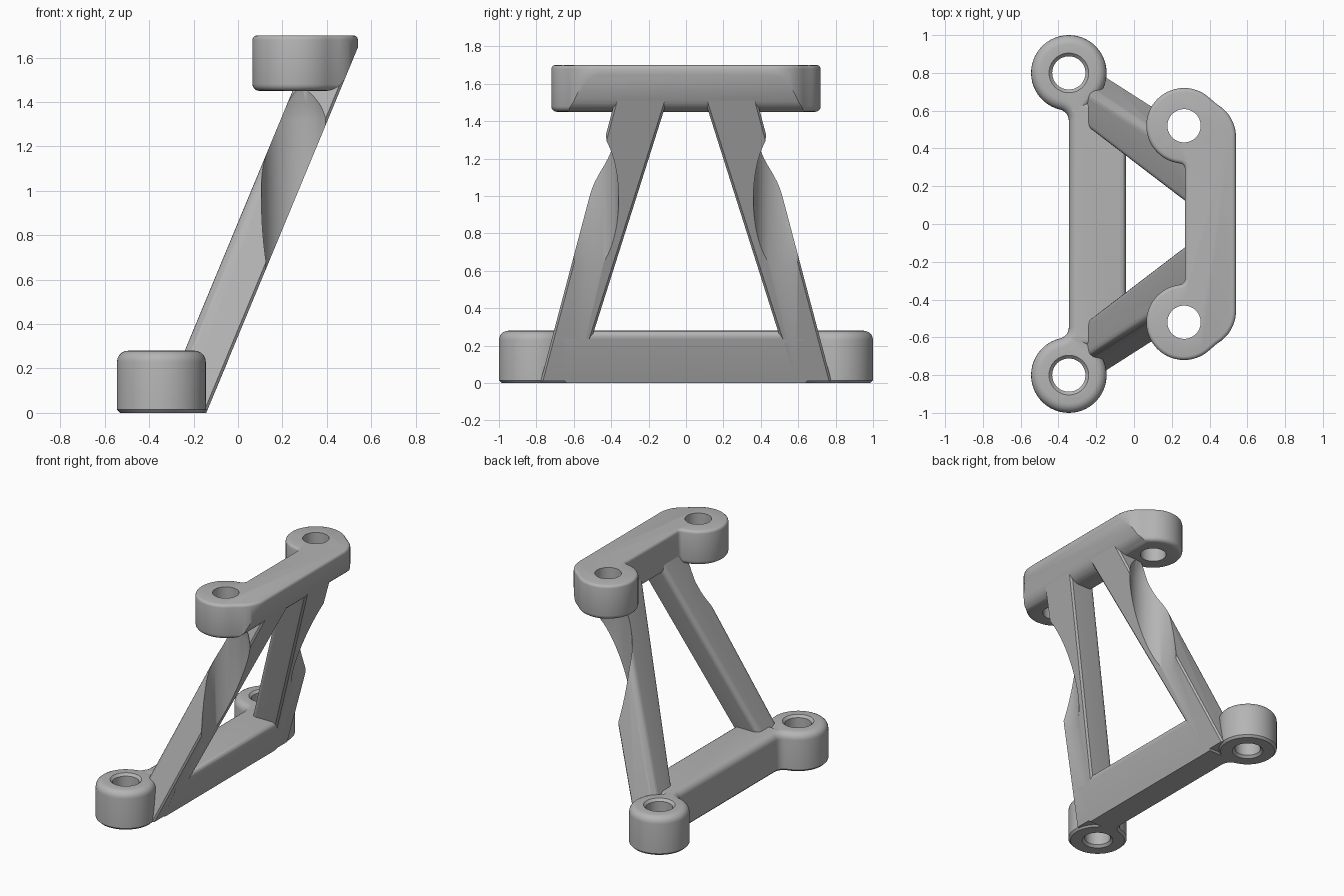
import bpy, bmesh
from math import sin, cos, pi, radians, atan2
from mathutils import Vector

cube = bpy.data.objects.get("Cube")
if cube:
    bpy.data.objects.remove(cube, do_unlink=True)

grey = bpy.data.materials.new("plain_grey")
grey.use_nodes = True
COLOUR = (0.46, 0.46, 0.46, 1)
grey.diffuse_color = COLOUR
grey.node_tree.nodes["Principled BSDF"].inputs["Base Color"].default_value = COLOUR

LEAN = 0.415                      # sideways travel of the frame per unit of height


def front_x(z):
    return -0.143 + LEAN * z


def back_x(z):
    return front_x(z) - 0.213


def arc(cx, cy, r, a, b, n):
    return [(cx + r * cos(radians(a + (b - a) * i / n)),
             cy + r * sin(radians(a + (b - a) * i / n))) for i in range(n + 1)]


def make_object(name, bm):
    bmesh.ops.recalc_face_normals(bm, faces=bm.faces)
    mesh = bpy.data.meshes.new(name)
    bm.to_mesh(mesh)
    bm.free()
    mesh.materials.append(grey)
    ob = bpy.data.objects.new(name, mesh)
    bpy.context.collection.objects.link(ob)
    return ob


def prism(half, z0, z1):
    """Extrude an outline that is mirrored across y = 0."""
    bm = bmesh.new()
    outline = half + [(x, -y) for x, y in reversed(half)]
    face = bm.faces.new([bm.verts.new((x, y, z0)) for x, y in outline])
    ext = bmesh.ops.extrude_face_region(bm, geom=[face])
    for v in ext["geom"]:
        if isinstance(v, bmesh.types.BMVert):
            v.co.z = z1
    bmesh.ops.recalc_face_normals(bm, faces=bm.faces)
    return bm


def round_rim(bm, z, width, segments):
    rim = [e for e in bm.edges if all(abs(v.co.z - z) < 1e-5 for v in e.verts)]
    bmesh.ops.bevel(bm, geom=rim, offset=width, segments=segments, profile=0.5,
                    affect='EDGES', clamp_overlap=False)


def clip(bm, point, normal):
    cut = bmesh.ops.bisect_plane(bm, geom=bm.verts[:] + bm.edges[:] + bm.faces[:],
                                 plane_co=point, plane_no=normal, clear_outer=True)
    edges = [e for e in cut["geom_cut"] if isinstance(e, bmesh.types.BMEdge)]
    bmesh.ops.holes_fill(bm, edges=edges, sides=0)
    bmesh.ops.recalc_face_normals(bm, faces=bm.faces)


def lathe(name, x, y, profile, n=64):
    """Closed turned solid, used as a cutter."""
    bm = bmesh.new()
    rings = [[bm.verts.new((x + r * cos(2 * pi * i / n), y + r * sin(2 * pi * i / n), z))
              for i in range(n)] for r, z in profile]
    for a, b in zip(rings, rings[1:]):
        for i in range(n):
            j = (i + 1) % n
            bm.faces.new((a[i], a[j], b[j], b[i]))
    bm.faces.new(rings[0])
    bm.faces.new(rings[-1])
    ob = make_object(name, bm)
    ob.hide_render = True
    return ob


def carve(ob, cutters):
    for c in cutters:
        m = ob.modifiers.new("cut", 'BOOLEAN')
        m.operation, m.solver, m.object = 'DIFFERENCE', 'EXACT', c
    bpy.context.view_layer.update()
    done = bpy.data.meshes.new_from_object(
        ob.evaluated_get(bpy.context.evaluated_depsgraph_get()))
    ob.modifiers.clear()
    ob.data = done
    bpy.ops.object.select_all(action='DESELECT')
    ob.select_set(True)
    bpy.context.view_layer.objects.active = ob
    bpy.ops.object.shade_smooth_by_angle(angle=radians(35))


incline = Vector((1, 0, -LEAN)).normalized()

# Lower mount: two bosses joined by a bar with a leaning outer face
half = (arc(-0.405, 0.547, 0.06, 0, 76.7, 6)
        + arc(-0.345, 0.8, 0.2, 256.7, -48, 44)[1:] + [(0.1, 0.65)])
bm = prism(half, 0, 0.28)
round_rim(bm, 0, 0.015, 1)
clip(bm, (front_x(0), 0, 0), incline)
round_rim(bm, 0.28, 0.05, 5)
lower_mount = make_object("lower_mount", bm)

# Upper mount: bosses and bar, with the lower outer edge broadly rounded
LOW, HIGH, R = 1.45, 1.70, 0.10
half = (arc(0.24, 0.291, 0.03, 0, 83.8, 5)
        + arc(0.265, 0.52, 0.2, 263.8, 45, 34)[1:]
        + arc(0.34, 0.46, 0.2, 60, 0, 10))
bm = prism(half, LOW, HIGH)
round_rim(bm, LOW, 0.03, 4)
round_rim(bm, HIGH, 0.02, 3)
clip(bm, (front_x(0), 0, 0), incline)
tilt = atan2(incline.z, incline.x)
cz = LOW + R
cx = front_x(cz) - R / incline.x
for i in range(1, 7):
    a = tilt + (-pi / 2 - tilt) * i / 7
    d = Vector((cos(a), 0, sin(a)))
    clip(bm, Vector((cx, 0, cz)) + d * R, d)
upper_mount = make_object("upper_mount", bm)

# Bolt holes and the clearance shafts below the upper bosses
lower_holes, upper_holes, shafts = [], [], []
for s in (1, -1):
    lower_holes.append(lathe("lower_hole_cutter", -0.345, 0.8 * s, [
        (0.125, -0.02), (0.105, 0), (0.088, 0.017),
        (0.088, 0.263), (0.105, 0.28), (0.125, 0.3)]))
    upper_holes.append(lathe("upper_hole_cutter", 0.265, 0.52 * s,
                             [(0.088, LOW - 0.1), (0.088, HIGH + 0.1)]))
    shafts.append(lathe("shaft_cutter", 0.265, 0.52 * s, [
        (0.16, 0.3), (0.16, 1.32), (0.152, 1.38), (0.13, LOW + 0.01)]))

carve(lower_mount, lower_holes)
carve(upper_mount, upper_holes)

# Leaning struts, softly rounded behind and lightly bevelled in front
for i, (name, s) in enumerate((("left_strut", 1), ("right_strut", -1))):
    bm = bmesh.new()
    rings = []
    for z in (0.012, 1.51):
        inner, outer = 0.58 - 0.317 * z, 0.78 - 0.265 * z
        corners = [(back_x(z), inner), (front_x(z), inner),
                   (front_x(z), outer), (back_x(z), outer)]
        rings.append([bm.verts.new((x, s * y, z)) for x, y in corners])
    lo, hi = rings
    bm.faces.new(lo)
    bm.faces.new(hi)
    for k in range(4):
        j = (k + 1) % 4
        bm.faces.new((lo[k], lo[j], hi[j], hi[k]))
    bmesh.ops.recalc_face_normals(bm, faces=bm.faces)
    long_edges = [bm.edges.get((lo[k], hi[k])) for k in range(4)]
    for pair, width, seg in (((0, 3), 0.04, 5), ((1, 2), 0.012, 1)):
        bmesh.ops.bevel(bm, geom=[long_edges[k] for k in pair], offset=width,
                        segments=seg, profile=0.5, affect='EDGES')
    carve(make_object(name, bm), [lower_holes[i], shafts[i]])

for c in lower_holes + upper_holes + shafts:
    bpy.data.objects.remove(c, do_unlink=True)
